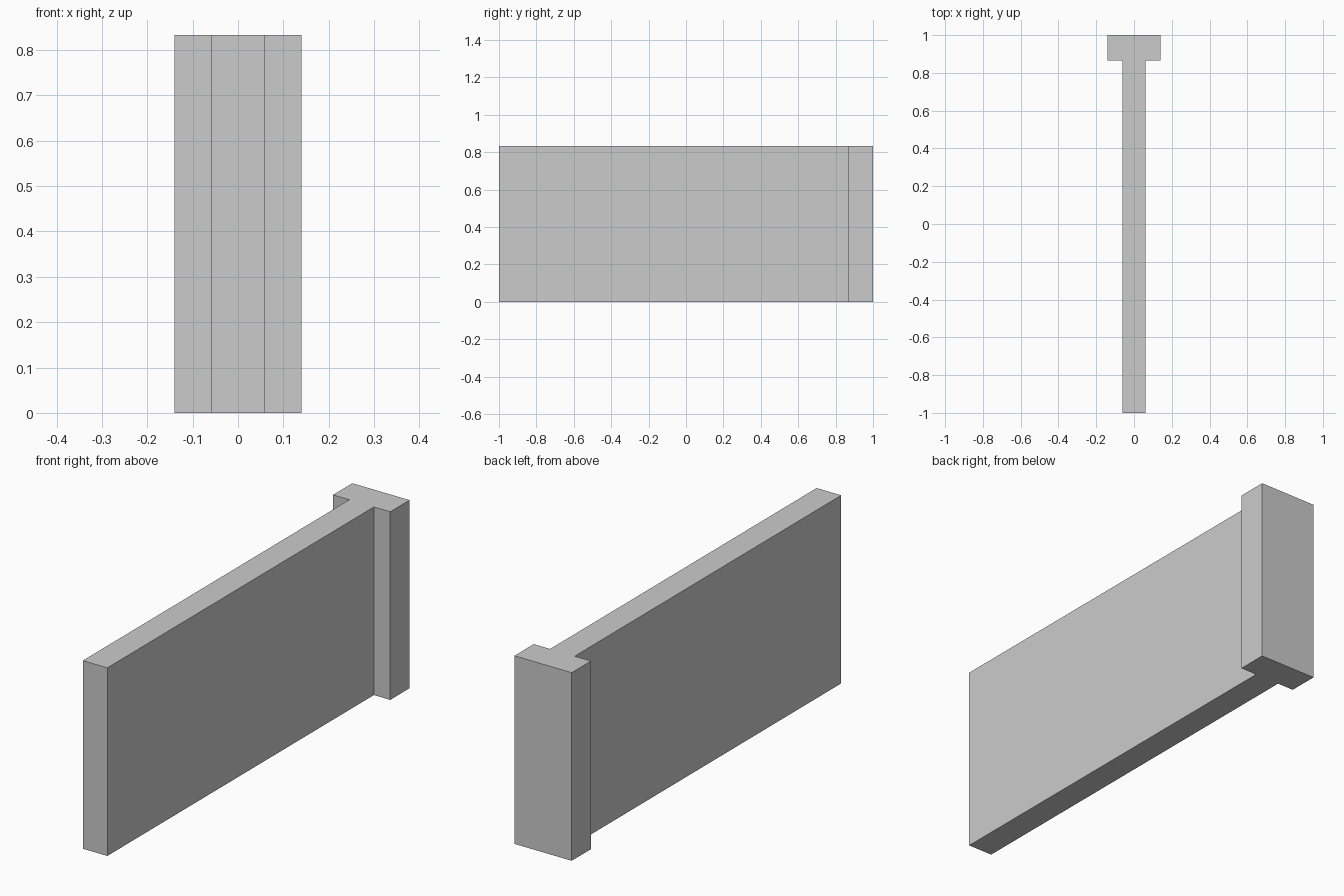
import bpy
import bmesh
from mathutils import Vector

if "Cube" in bpy.data.objects:
    bpy.data.objects.remove(bpy.data.objects["Cube"])


def box(name, low, high):
    """Add an axis-aligned box spanning two opposite corners."""
    low, high = Vector(low), Vector(high)
    bm = bmesh.new()
    bmesh.ops.create_cube(bm, size=1.0)
    bmesh.ops.scale(bm, vec=high - low, verts=bm.verts)
    mesh = bpy.data.meshes.new(name)
    bm.to_mesh(mesh)
    bm.free()
    obj = bpy.data.objects.new(name, mesh)
    obj.location = (low + high) / 2
    bpy.context.collection.objects.link(obj)
    return obj


HEIGHT = 0.833
JOINT_Y = 0.865

# Long thin wall running front to back
box("wall_panel", (-0.06, -1.0, 0.0), (0.06, JOINT_Y, HEIGHT))

# Wider end post closing the back of the wall
box("end_post", (-0.14, JOINT_Y, 0.0), (0.14, 1.0, HEIGHT))
